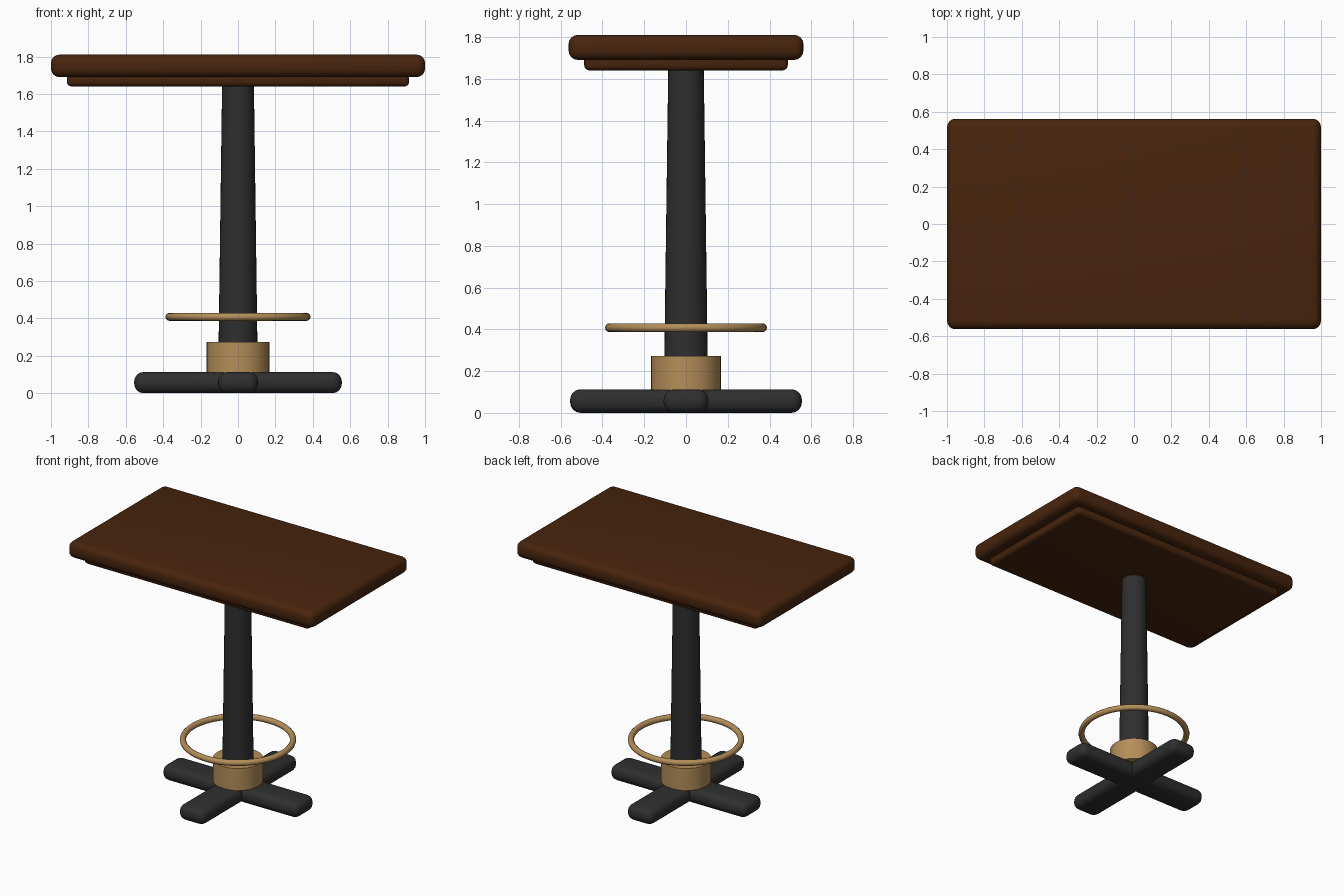
import bpy
import math

cube = bpy.data.objects.get("Cube")
if cube:
    bpy.data.objects.remove(cube, do_unlink=True)


def material(name, rgb, roughness):
    mat = bpy.data.materials.new(name)
    mat.use_nodes = True
    color = (*rgb, 1)
    mat.diffuse_color = color
    bsdf = mat.node_tree.nodes["Principled BSDF"]
    bsdf.inputs["Base Color"].default_value = color
    bsdf.inputs["Roughness"].default_value = roughness
    return mat


wood = material("dark_wood", (0.065, 0.018, 0.004), 0.5)
iron = material("black_iron", (0.028, 0.028, 0.029), 0.5)
brass = material("aged_brass", (0.46, 0.27, 0.10), 0.4)


def finish(name, mat):
    obj = bpy.context.object
    obj.name = name
    obj.data.name = name
    obj.data.materials.append(mat)
    bpy.ops.object.shade_smooth_by_angle(angle=math.radians(35))
    return obj


def rounded_box(name, size, bottom, bevel, mat):
    bpy.ops.mesh.primitive_cube_add(size=1, location=(0, 0, bottom + size[2] / 2))
    obj = bpy.context.object
    obj.scale = size
    bpy.ops.object.transform_apply(location=False, rotation=False, scale=True)
    mod = obj.modifiers.new("rounded_edges", "BEVEL")
    mod.width = bevel
    mod.segments = 4
    bpy.ops.object.modifier_apply(modifier=mod.name)
    return finish(name, mat)


def column(name, r_bottom, r_top, bottom, top, mat):
    bpy.ops.mesh.primitive_cone_add(vertices=32, radius1=r_bottom, radius2=r_top,
                                    depth=top - bottom, location=(0, 0, (bottom + top) / 2))
    return finish(name, mat)


# Tabletop and the smaller panel beneath it
rounded_box("tabletop", (2, 1.125, 0.12), 1.69, 0.045, wood)
rounded_box("under_panel", (1.83, 0.975, 0.09), 1.64, 0.025, wood)

# Crossed feet
rounded_box("foot_side_to_side", (1.11, 0.214, 0.113), 0, 0.05, iron)
rounded_box("foot_front_to_back", (0.214, 1.11, 0.113), 0, 0.05, iron)

# Tapered post and collar
column("post", 0.106, 0.085, 0.1, 1.66, iron)
column("collar", 0.168, 0.168, 0.11, 0.273, brass)

# Foot ring
bpy.ops.mesh.primitive_torus_add(major_radius=0.367, minor_radius=0.021, major_segments=48,
                                 minor_segments=12, location=(0, 0, 0.408))
finish("foot_ring", brass)
